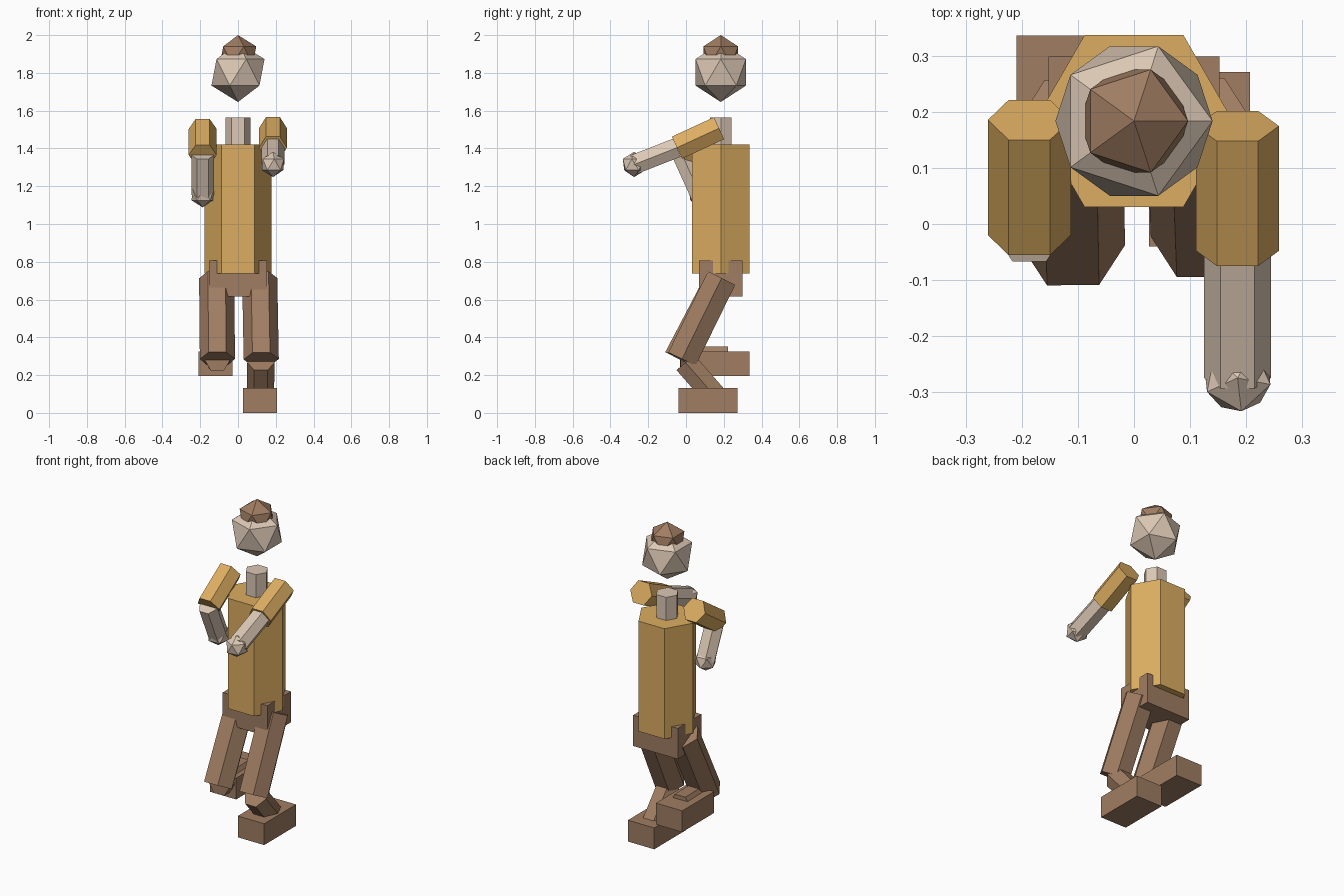
import bpy, bmesh, math
from mathutils import Vector, Matrix

cube = bpy.data.objects.get("Cube")
if cube:
    bpy.data.objects.remove(cube)


def material(name, rgb):
    m = bpy.data.materials.new(name)
    m.use_nodes = True
    m.diffuse_color = (*rgb, 1)
    node = next(n for n in m.node_tree.nodes if n.type == 'BSDF_PRINCIPLED')
    node.inputs["Base Color"].default_value = (*rgb, 1)
    return m


SHIRT = material("ochre shirt", (0.72, 0.42, 0.12))
SKIN = material("pale skin", (0.72, 0.58, 0.46))
BROWN = material("brown cloth", (0.35, 0.205, 0.122))


def finish(bm, name, mat):
    bmesh.ops.recalc_face_normals(bm, faces=bm.faces)
    mesh = bpy.data.meshes.new(name)
    bm.to_mesh(mesh)
    bm.free()
    mesh.materials.append(mat)
    obj = bpy.data.objects.new(name, mesh)
    bpy.context.collection.objects.link(obj)
    return obj


def hex_bar(name, start, end, radius, mat):
    """Six-sided bar between two points, with corners pointing sideways."""
    start, end = Vector(start), Vector(end)
    axis = (end - start).normalized()
    side = (Vector((1, 0, 0)) - axis * axis.x).normalized()
    depth = axis.cross(side)
    bm = bmesh.new()
    rings = []
    for p in (start, end):
        rings.append([bm.verts.new(p + radius * (side * math.cos(i * math.pi / 3)
                                                 + depth * math.sin(i * math.pi / 3)))
                      for i in range(6)])
    for ring in rings:
        bm.faces.new(ring)
    for i in range(6):
        j = (i + 1) % 6
        bm.faces.new((rings[0][i], rings[0][j], rings[1][j], rings[1][i]))
    return finish(bm, name, mat)


def ball(name, center, radius, mat, turn=0.0):
    bm = bmesh.new()
    bmesh.ops.create_icosphere(bm, subdivisions=1, radius=radius,
                               matrix=Matrix.Translation(center) @ Matrix.Rotation(turn, 4, 'Z'))
    return finish(bm, name, mat)


def box(name, center, size, mat):
    bm = bmesh.new()
    bmesh.ops.create_cube(bm, size=1, matrix=Matrix.Translation(center) @ Matrix.Diagonal((*size, 1)))
    return finish(bm, name, mat)


# Head, cap and body
MID = 0.184
ball("head", (0, MID, 1.803), 0.157, SKIN)
ball("cap", (0, MID, 1.892), 0.108, BROWN)
hex_bar("neck", (0, MID, 1.38), (0, MID, 1.563), 0.067, SKIN)
hex_bar("torso", (0, MID, 0.738), (0, MID, 1.42), 0.177, SHIRT)
box("hips", (0, MID, 0.711), (0.306, 0.23, 0.19), BROWN)


# Arms: shoulder, elbow and hand as (y, z) at a fixed x
def arm(side, x, shoulder, elbow, hand):
    hex_bar(side + "_upper_arm", (x, *shoulder), (x, *elbow), 0.074, SHIRT)
    hex_bar(side + "_forearm", (x, *elbow), (x, *hand), 0.06, SKIN)
    ball(side + "_hand", (x, *hand), 0.067, SKIN, -0.2)


arm("left", 0.185, (0.175, 1.507), (-0.048, 1.404), (-0.275, 1.315))
arm("right", -0.187, (0.186, 1.503), (-0.02, 1.365), (0.075, 1.155))


# Legs: thigh, shin and boot
def leg(side, hip, knee, shin_top, ankle, boot):
    hex_bar(side + "_thigh", hip, knee, 0.093, BROWN)
    hex_bar(side + "_shin", shin_top, ankle, 0.072, BROWN)
    box(side + "_boot", boot, (0.18, 0.312, 0.132), BROWN)


leg("left", (0.115, 0.188, 0.713), (0.123, -0.022, 0.284),
    (0.121, -0.003, 0.267), (0.119, 0.165, 0.075), (0.117, 0.116, 0.066))
leg("right", (-0.113, 0.186, 0.713), (-0.109, -0.038, 0.285),
    (-0.109, -0.03, 0.288), (-0.115, 0.222, 0.288), (-0.12, 0.181, 0.26))
